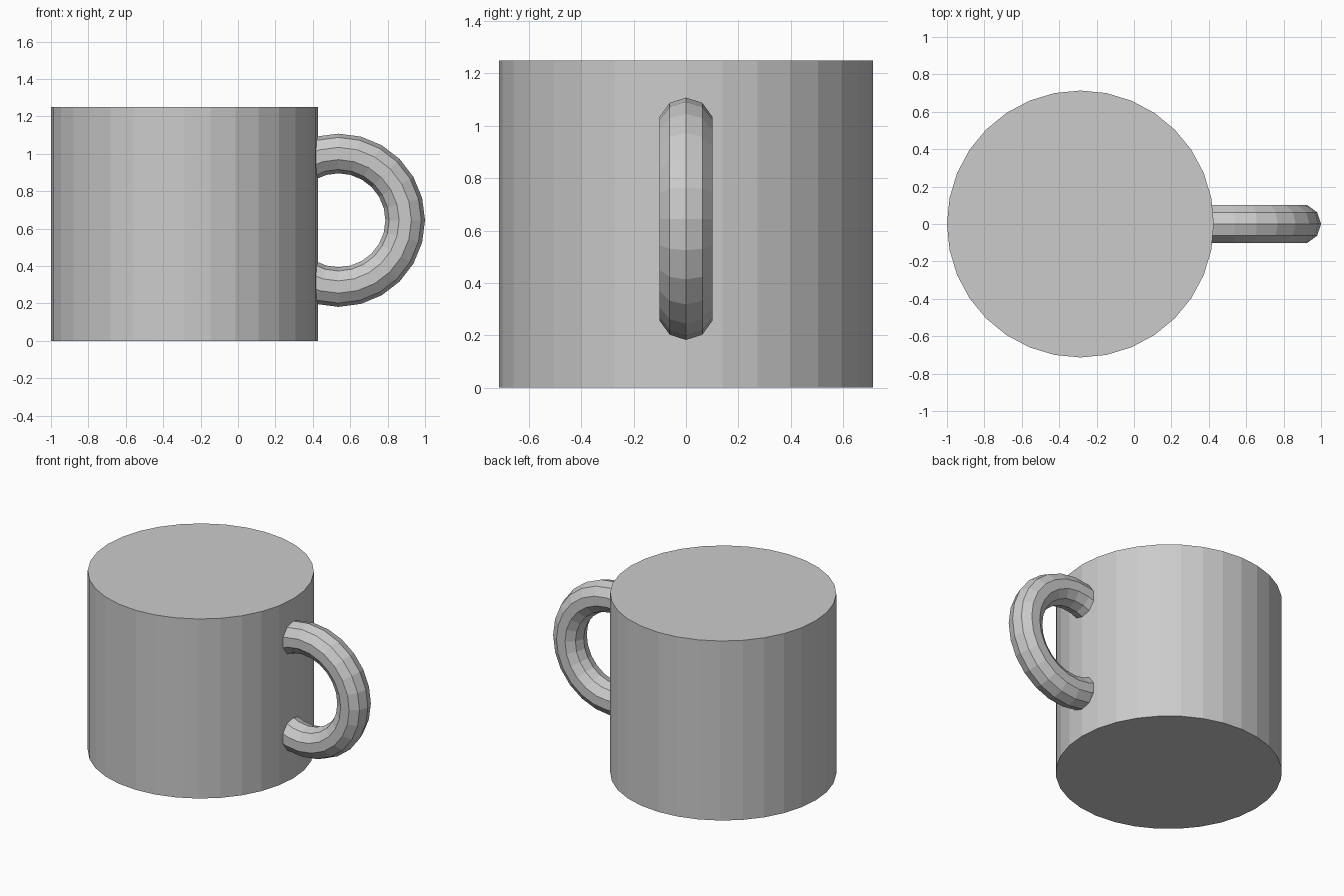
import bpy, math

if "Cube" in bpy.data.objects:
    bpy.data.objects.remove(bpy.data.objects["Cube"])

R, H = 0.7135, 1.25

# Solid cylindrical body with closed flat ends
bpy.ops.mesh.primitive_cylinder_add(vertices=32, radius=R, depth=H,
                                    location=(-1 + R, 0, H / 2))
bpy.context.object.name = "mug_body"

# Ring handle, upright, half sunk into the body
major, minor = 0.357, 0.106
bpy.ops.mesh.primitive_torus_add(major_segments=24, minor_segments=10,
                                 major_radius=major, minor_radius=minor,
                                 location=(1 - major - minor, 0, 0.645),
                                 rotation=(math.pi / 2, 0, 0))
bpy.context.object.name = "mug_handle"
